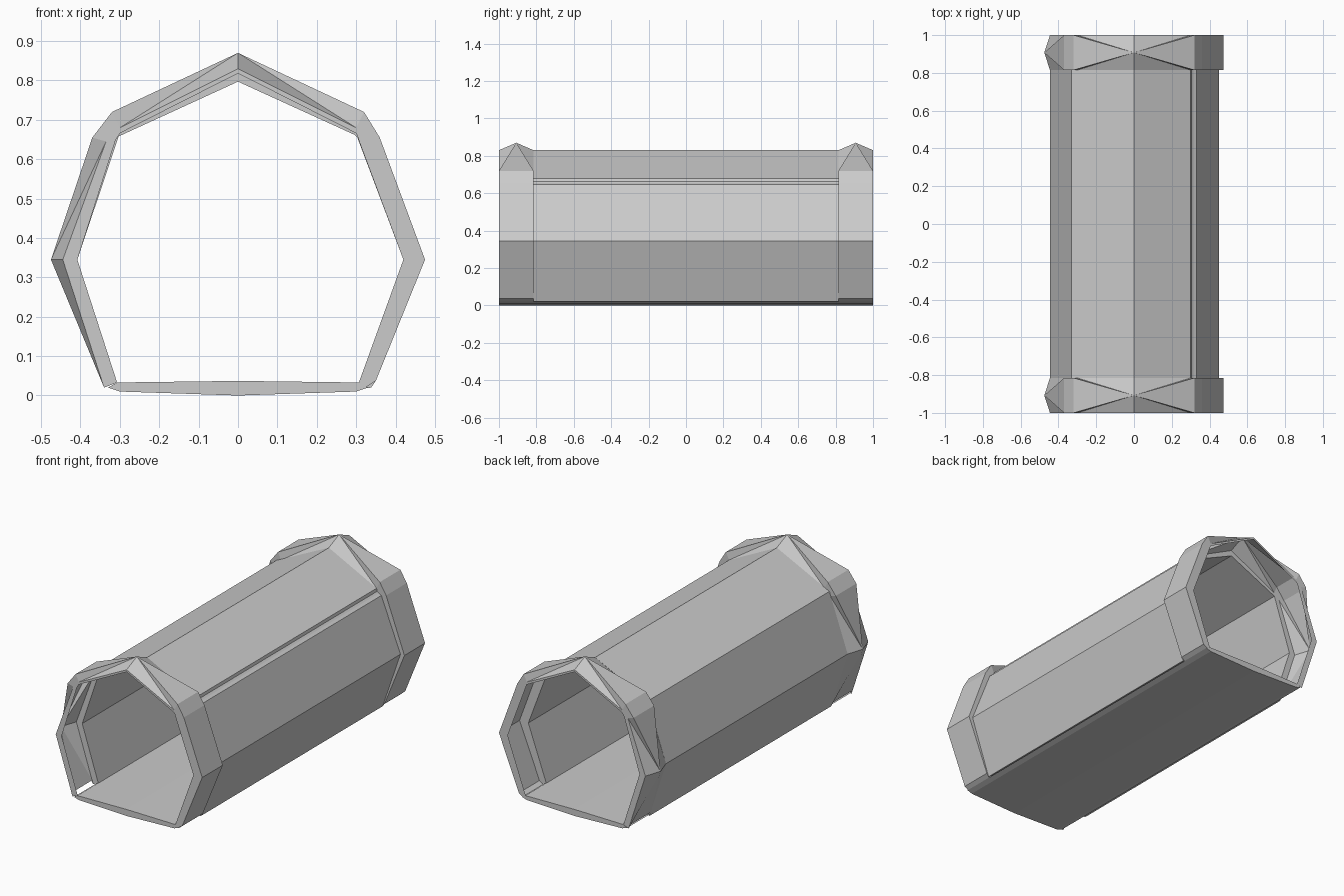
import bpy, bmesh

if "Cube" in bpy.data.objects:
    bpy.data.objects.remove(bpy.data.objects["Cube"])

Y0, YM, Y1 = 0.815, 0.9075, 1.0


def finish(bm, name):
    bmesh.ops.remove_doubles(bm, verts=bm.verts, dist=0.0005)
    bmesh.ops.recalc_face_normals(bm, faces=bm.faces)
    me = bpy.data.meshes.new(name)
    bm.to_mesh(me)
    bm.free()
    ob = bpy.data.objects.new(name, me)
    bpy.context.collection.objects.link(ob)
    return ob


def face(bm, *pts):
    bm.faces.new([bm.verts.new(p) for p in pts])


def at(p, y):
    return (p[0], y, p[1])


def band(bm, a, b, ya, yb):
    """Quads between polyline a at depth ya and polyline b at depth yb."""
    for i in range(len(a) - 1):
        face(bm, at(a[i], ya), at(a[i + 1], ya), at(b[i + 1], yb), at(b[i], yb))


def gable(bm, corner, low, edge, apex):
    """Faceted half of a peaked panel, rising to one apex at mid depth."""
    top = at(apex, YM)
    face(bm, at(corner, Y0), at(corner, Y1), top)
    for y in (Y0, Y1):
        face(bm, at(corner, y), at(low, y), top)
        face(bm, at(low, y), at(edge, y), top)


# Tunnel shell: thick walls, with a groove under the right roof edge
outer = [(-.34, .02), (-.445, .345), (-.33, .67), (0, .83), (.30, .68),
         (.304, .664), (.315, .655), (.33, .647), (.45, .345), (.338, .02)]
inner = [(-.307, .033), (-.408, .345), (-.303, .658), (0, .797), (.296, .662),
         (.298, .66), (.30, .658), (.303, .655), (.42, .345), (.307, .033)]
bm = bmesh.new()
for line in (outer, inner):
    band(bm, line, line, -Y0, Y0)
for y in (-Y0, Y0):
    band(bm, outer, inner, y, y)
for o, i in ((outer[0], inner[0]), (outer[-1], inner[-1])):
    band(bm, [o, i], [o, i], -Y0, Y0)
finish(bm, "tunnel_shell")

# Floor slab: full length, slightly bowed underside
floor = [(-.307, .033), (0, .037), (.307, .033), (.33, .02),
         (.30, .01), (0, 0), (-.30, .01), (-.33, .02)]
bm = bmesh.new()
loop = floor + floor[:1]
band(bm, loop, loop, -Y1, Y1)
for y in (-Y1, Y1):
    face(bm, *[at(p, y) for p in floor])
finish(bm, "floor_slab")

# Hollow end frames: peaked roof, peaked left wall, plain right wall
bm = bmesh.new()
for s in (-1, 1):
    gable(bm, (s * .32, .72), (s * .30, .68), (0, .83), (0, .87))
gable(bm, (-.37, .655), (-.335, .645), (-.445, .345), (-.475, .345))
gable(bm, (-.345, .04), (-.34, .02), (-.445, .345), (-.475, .345))
for strip in ([(-.32, .72), (-.37, .655)],
              [(.32, .72), (.36, .655), (.475, .345), (.35, .037), (.32, .018)]):
    band(bm, strip, strip, Y0, Y1)

# End frame lips: outer mouth and the step down to the shell
rim = [(-.34, .02), (-.445, .345), (-.335, .645), (-.37, .655), (-.32, .72),
       (-.30, .68), (0, .83), (.30, .68), (.32, .72), (.36, .655),
       (.475, .345), (.35, .037), (.32, .018)]
mouth = [(-.307, .033), (-.408, .345), (-.312, .645), (-.31, .65), (-.303, .66),
         (-.30, .666), (0, .818), (.30, .666), (.303, .66), (.306, .65),
         (.42, .345), (.307, .033), (.307, .033)]
step = [(-.34, .02), (-.445, .345), (-.335, .645), (-.334, .66), (-.33, .67),
        (-.30, .68), (0, .83), (.30, .68), (.304, .664), (.33, .647),
        (.45, .345), (.338, .02), (.32, .018)]
for line, y in ((mouth, Y1), (step, Y0)):
    for i in range(len(rim) - 1):
        pts = []
        for p in (rim[i], rim[i + 1], line[i + 1], line[i]):
            if p not in pts:
                pts.append(p)
        if len(pts) > 2:
            face(bm, *[at(p, y) for p in pts])
frame = finish(bm, "end_frames")
mirror = frame.modifiers.new("both_ends", 'MIRROR')
mirror.use_axis = (False, True, False)
mirror.use_clip = False
